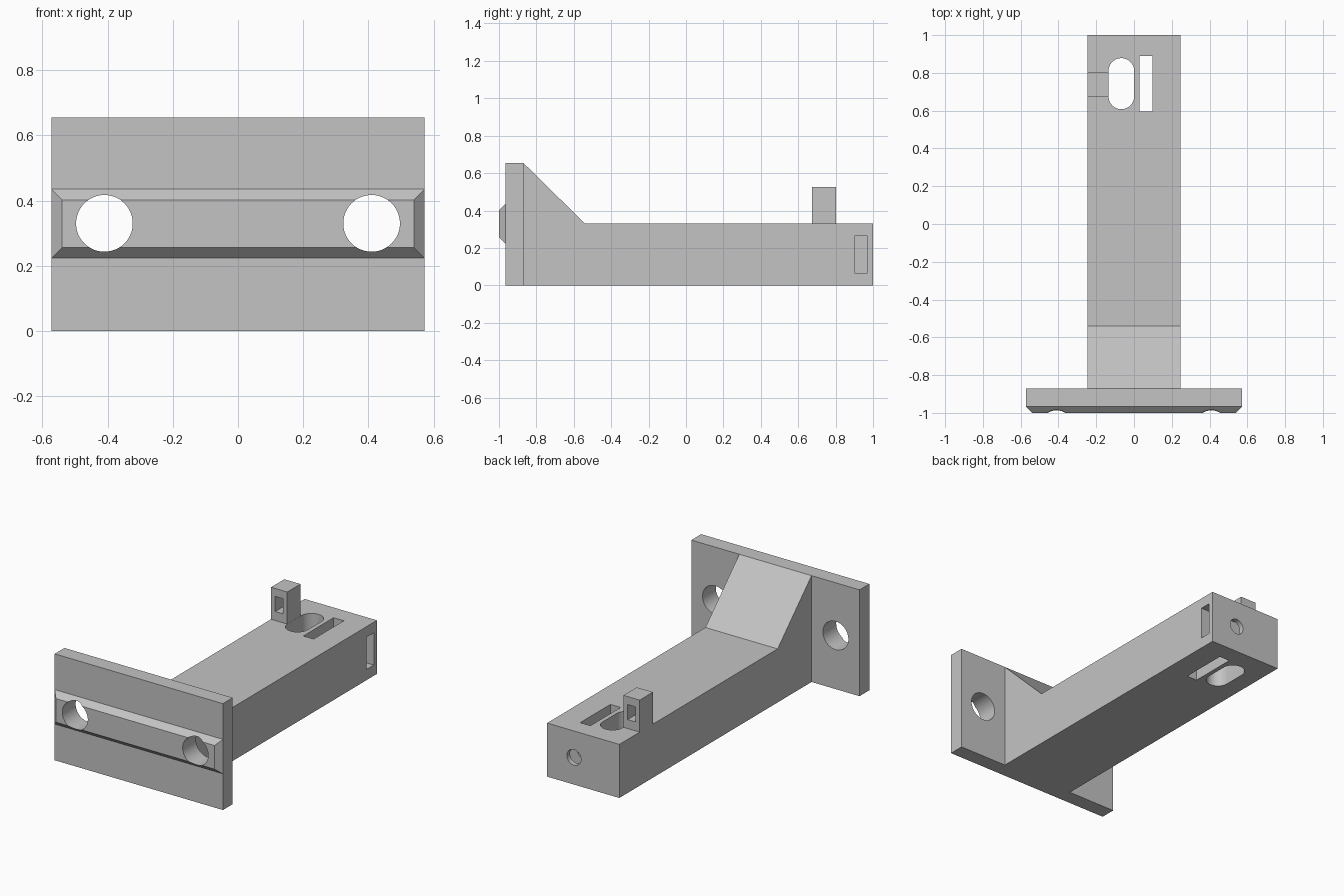
import bpy, bmesh, math
from mathutils import Matrix, Vector

cube = bpy.data.objects.get("Cube")
if cube:
    bpy.data.objects.remove(cube, do_unlink=True)

grey = bpy.data.materials.new("light_grey_plastic")
grey.use_nodes = True
COLOUR = (0.55, 0.55, 0.55, 1)
grey.diffuse_color = COLOUR
grey.node_tree.nodes["Principled BSDF"].inputs["Base Color"].default_value = COLOUR


def finish(name, bm):
    bmesh.ops.recalc_face_normals(bm, faces=bm.faces)
    mesh = bpy.data.meshes.new(name)
    bm.to_mesh(mesh)
    bm.free()
    mesh.materials.append(grey)
    ob = bpy.data.objects.new(name, mesh)
    bpy.context.collection.objects.link(ob)
    return ob


def prism(name, outline, offset):
    """Extrude a closed outline of 3D points along an offset."""
    bm = bmesh.new()
    face = bm.faces.new([bm.verts.new(p) for p in outline])
    new = bmesh.ops.extrude_face_region(bm, geom=[face], use_keep_orig=True)["geom"]
    bmesh.ops.translate(bm, vec=offset,
                        verts=[v for v in new if isinstance(v, bmesh.types.BMVert)])
    return finish(name, bm)


def box(name, x, y, z):
    base = [(x[0], y[0], z[0]), (x[1], y[0], z[0]), (x[1], y[1], z[0]), (x[0], y[1], z[0])]
    return prism(name, base, (0, 0, z[1] - z[0]))


def bore(name, x, z, radius, y0, y1):
    """Round cutter running along y."""
    ring = [(x + radius * math.cos(a), y0, z + radius * math.sin(a))
            for a in (math.tau * i / 48 for i in range(48))]
    return prism(name, ring, (0, y1 - y0, 0))


def combine(ob, others, operation="DIFFERENCE"):
    """Apply booleans to a part and discard the helper solids."""
    for other in others:
        other.hide_render = True
        mod = ob.modifiers.new(other.name, "BOOLEAN")
        mod.operation, mod.solver, mod.object = operation, "EXACT", other
    graph = bpy.context.evaluated_depsgraph_get()
    graph.update()
    mesh = bpy.data.meshes.new_from_object(ob.evaluated_get(graph))
    ob.modifiers.clear()
    ob.data = mesh
    for other in others:
        bpy.data.objects.remove(other, do_unlink=True)


PLATE_X, ARM_X, ARM_Z, PLATE_Z = 0.573, 0.246, 0.33, 0.655
FACE_Y, BACK_Y = -0.965, -0.87

# Mounting plate with a bevelled locating rail on its front
plate = box("mounting_plate", (-PLATE_X, PLATE_X), (FACE_Y, BACK_Y), (0, PLATE_Z))
bm = bmesh.new()
bmesh.ops.create_cube(bm, size=2)
for v in bm.verts:
    front = v.co.y < 0
    inset = 0.033 if front else 0
    v.co = Vector((v.co.x * (PLATE_X - inset),
                   -1 if front else FACE_Y,
                   ARM_Z - 0.001 + v.co.z * (0.106 - inset)))
rail = finish("locating_rail", bm)
combine(plate, [rail], "UNION")
combine(plate, [bore("bolt_hole", s * 0.41, ARM_Z, 0.087, -1.1, -0.8) for s in (-1, 1)])

# Arm with sloped gusset, drawn as a side profile
profile = [(BACK_Y, 0), (1, 0), (1, ARM_Z), (-0.54, ARM_Z), (BACK_Y, PLATE_Z)]
arm = prism("arm", [(-ARM_X, y, z) for y, z in profile], (2 * ARM_X, 0, 0))

# Rounded slot, square slot, end screw hole and nut pocket
SLOT_X, SLOT_R = -0.067, 0.068
stadium = []
for i in range(50):
    end, step = divmod(i, 25)
    a = math.pi * (end + step / 24)
    centre_y = 0.81 if end == 0 else 0.676
    stadium.append((SLOT_X + SLOT_R * math.cos(a), centre_y + SLOT_R * math.sin(a), -0.1))
combine(arm, [
    prism("round_slot", stadium, (0, 0, 0.6)),
    box("square_slot", (0.028, 0.098), (0.596, 0.89), (-0.1, 0.5)),
    bore("screw_hole", 0.063, 0.167, 0.048, 0.85, 1.1),
    box("nut_pocket", (-0.04, 0.4), (0.9, 0.97), (0.066, 0.265)),
])

# Upright tab with a window through it
tab = box("upright_tab", (-ARM_X, -0.136), (0.673, 0.802), (ARM_Z, 0.527))
combine(tab, [box("tab_window", (-0.218, -0.164), (0.6, 0.9), (0.385, 0.478))])

# Smooth the bores, keep every edge crisp
bpy.ops.object.select_all(action="DESELECT")
for ob in (plate, arm, tab):
    ob.select_set(True)
bpy.context.view_layer.objects.active = arm
bpy.ops.object.shade_smooth_by_angle(angle=math.radians(25))
